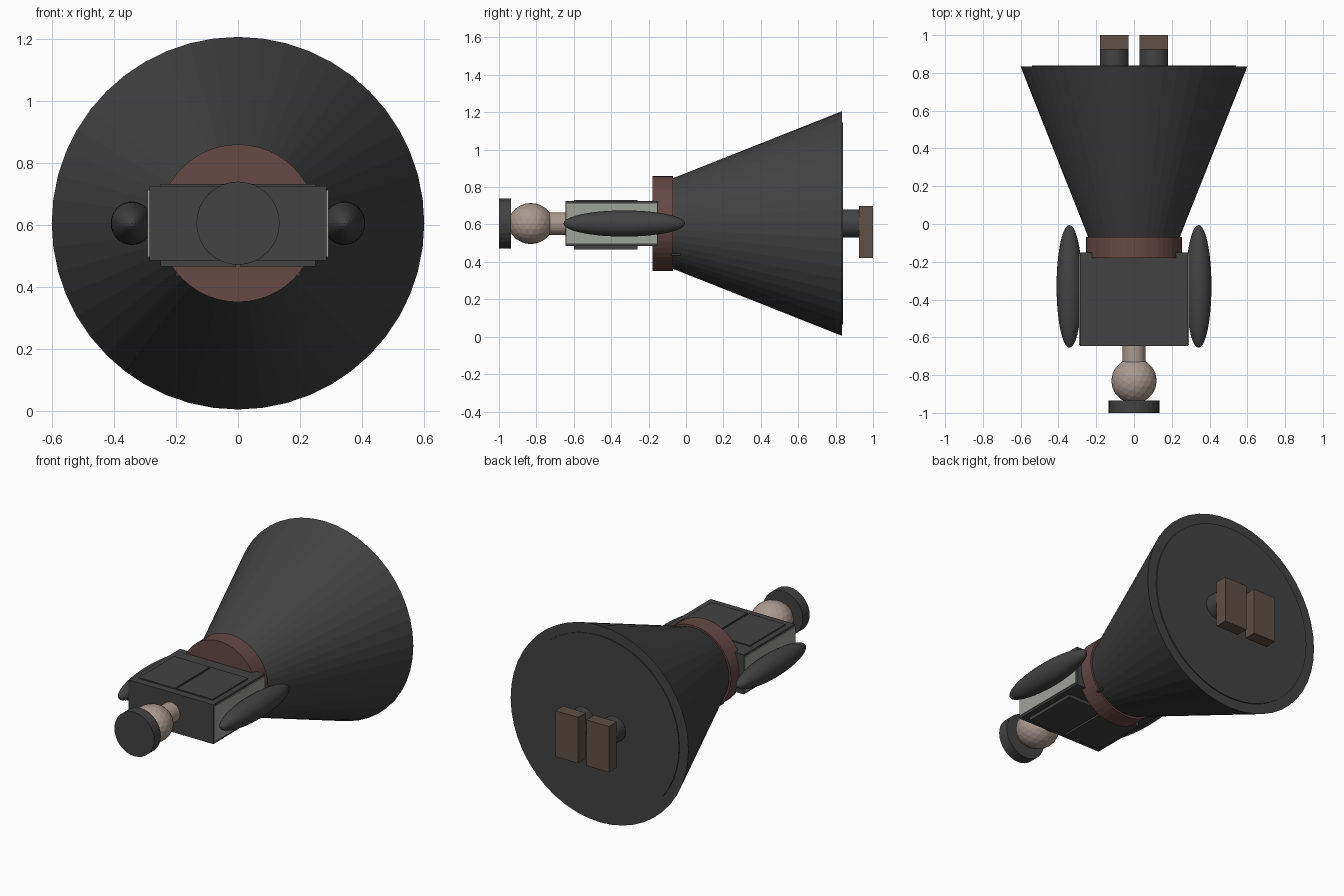
import bpy, math
from mathutils import Matrix

if "Cube" in bpy.data.objects:
    bpy.data.objects.remove(bpy.data.objects["Cube"])

ZC = 0.605  # height of the long body axis


def material(name, rgb):
    m = bpy.data.materials.new(name)
    m.diffuse_color = (*rgb, 1)
    m.use_nodes = True
    m.node_tree.nodes["Principled BSDF"].inputs["Base Color"].default_value = m.diffuse_color
    return m


DARK = material("charcoal", (0.055, 0.055, 0.055))
SKIN = material("skin", (0.40, 0.32, 0.27))
BELT = material("maroon", (0.13, 0.065, 0.06))
SHOE = material("brown", (0.11, 0.08, 0.06))
PALE = material("pale_grey", (0.35, 0.36, 0.33))


def finish(name, mat):
    o = bpy.context.object
    o.name = name
    o.data.materials.append(mat)
    return o


def tube(name, y0, y1, r0, r1, mat, x=0, z=ZC, sides=32):
    # round part running along y, radius r0 at y0 and r1 at y1
    bpy.ops.mesh.primitive_cone_add(vertices=sides, radius1=r0, radius2=r1, depth=y1 - y0)
    o = finish(name, mat)
    o.data.transform(Matrix.Rotation(-math.pi / 2, 4, 'X'))
    o.location = (x, (y0 + y1) / 2, z)
    return o


def box(name, lo, hi, mat):
    bpy.ops.mesh.primitive_cube_add(size=1)
    o = finish(name, mat)
    o.data.transform(Matrix.Diagonal([b - a for a, b in zip(lo, hi)] + [1]))
    o.location = [(a + b) / 2 for a, b in zip(lo, hi)]
    return o


def ball(name, loc, radii, mat, sub):
    bpy.ops.mesh.primitive_ico_sphere_add(subdivisions=sub, radius=1)
    o = finish(name, mat)
    o.data.transform(Matrix.Diagonal([*radii, 1]))
    o.location = loc
    return o


# hat, head and neck
tube("hat", -1.0, -0.935, 0.134, 0.134, DARK)
ball("head", (0, -0.83, ZC), (0.12, 0.12, 0.11), SKIN, 3)
tube("neck", -0.75, -0.63, 0.06, 0.06, SKIN)

# torso, belt and skirt
box("torso", (-0.285, -0.645, 0.485), (0.285, -0.15, 0.725), DARK)
tube("belt", -0.18, -0.07, 0.254, 0.254, BELT, sides=48)
tube("skirt", -0.075, 0.833, 0.24, 0.60, DARK, sides=48)
tube("skirt_base", 0.80, 0.839, 0.54, 0.54, DARK, sides=48)

# mirrored parts
for s, side in ((-1, "left"), (1, "right")):
    def mbox(name, x0, x1, y0, y1, z0, z1, mat):
        a, b = sorted((s * x0, s * x1))
        return box(f"{side}_{name}", (a, y0, z0), (b, y1, z1), mat)

    mbox("side_plate", 0.27, 0.291, -0.64, -0.155, 0.497, 0.712, PALE)
    mbox("chest_panel", 0.006, 0.25, -0.60, -0.26, 0.70, 0.732, DARK)
    mbox("back_panel", 0.006, 0.25, -0.60, -0.26, 0.465, 0.50, DARK)
    mbox("belt_peg", 0.185, 0.202, -0.08, -0.03, 0.435, 0.445, DARK)
    ball(f"{side}_arm", (s * 0.342, -0.33, ZC), (0.068, 0.325, 0.07), DARK, 4)
    tube(f"{side}_leg", 0.82, 0.925, 0.076, 0.076, DARK, x=s * 0.105)
    mbox("foot", 0.028, 0.18, 0.925, 1.0, 0.42, 0.70, SHOE)
